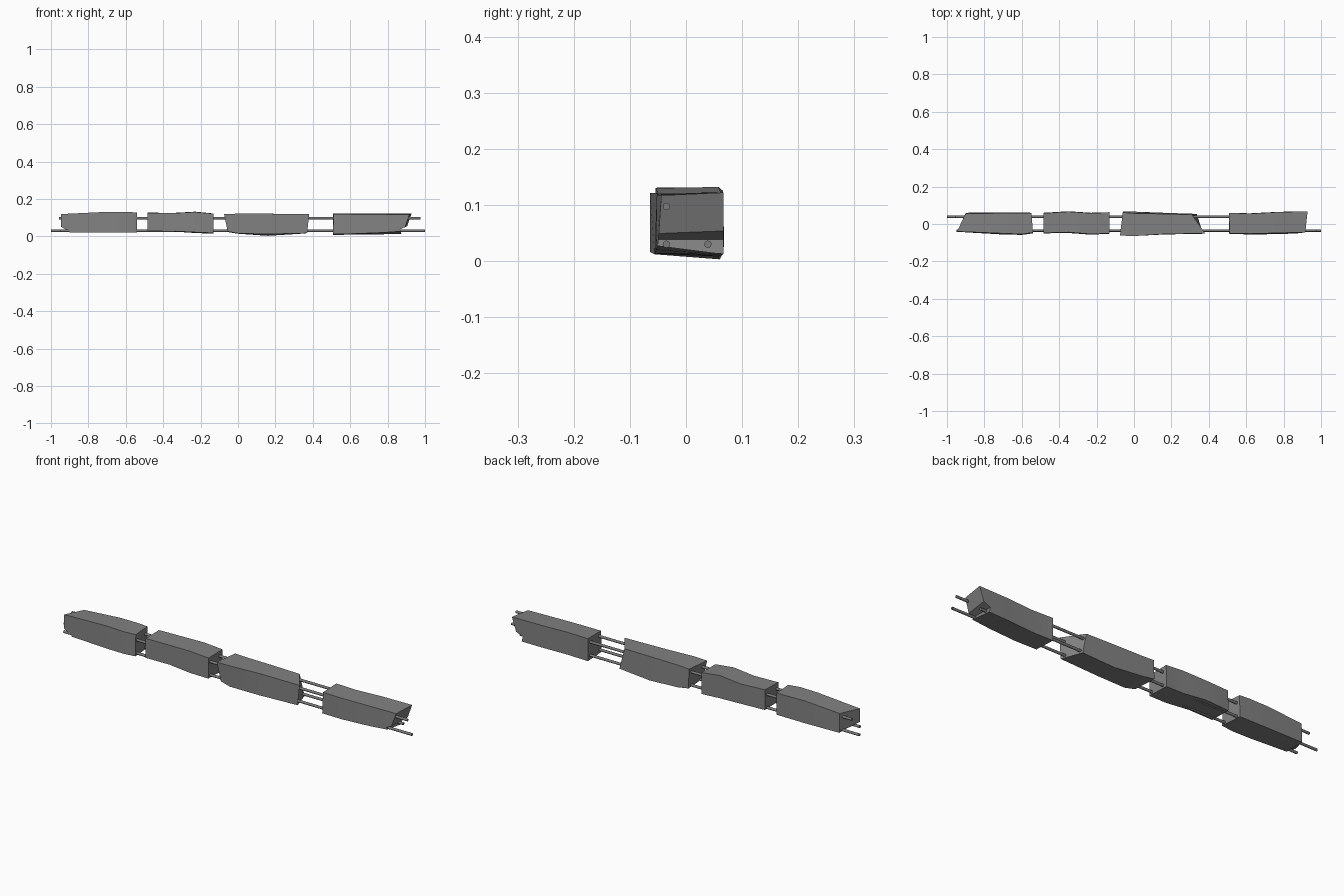
import bpy
import bmesh
import math

cube = bpy.data.objects.get("Cube")
if cube:
    bpy.data.objects.remove(cube, do_unlink=True)


def make_material(name, value):
    mat = bpy.data.materials.new(name)
    mat.use_nodes = True
    colour = (value, value, value, 1)
    mat.diffuse_color = colour
    mat.node_tree.nodes["Principled BSDF"].inputs["Base Color"].default_value = colour
    return mat


concrete = make_material("concrete grey", 0.22)
steel = make_material("steel grey", 0.2)


def make_object(name, bm, mat):
    bmesh.ops.recalc_face_normals(bm, faces=bm.faces)
    mesh = bpy.data.meshes.new(name)
    bm.to_mesh(mesh)
    bm.free()
    mesh.materials.append(mat)
    obj = bpy.data.objects.new(name, mesh)
    bpy.context.collection.objects.link(obj)
    return obj


def activate(obj):
    bpy.ops.object.select_all(action="DESELECT")
    obj.select_set(True)
    bpy.context.view_layer.objects.active = obj


def smooth(obj):
    activate(obj)
    bpy.ops.object.shade_smooth_by_angle(angle=math.radians(20))


def loft(name, sections, mat):
    """Skin closed rings of points and cap both ends."""
    bm = bmesh.new()
    rings = [[bm.verts.new(p) for p in ring] for ring in sections]
    for a, b in zip(rings, rings[1:]):
        count = len(a)
        for i in range(count):
            j = (i + 1) % count
            bm.faces.new((a[i], a[j], b[j], b[i]))
    bm.faces.new(rings[0])
    bm.faces.new(rings[-1])
    return make_object(name, bm, mat)


def block(name, stations, start, end):
    """Stations hold x, then y and z of four corners, in thousandths:
    front bottom, back bottom, back top, front top.
    start and end push the four corners of the broken ends along x."""
    none = (0, 0, 0, 0)
    rings = []
    for index, (x, *yz) in enumerate(stations):
        shift = start if index == 0 else end if index == len(stations) - 1 else none
        rings.append([((x + shift[k]) / 1000, yz[2 * k] / 1000, yz[2 * k + 1] / 1000)
                      for k in range(4)])
    return loft(name, rings, concrete)


def notch(obj, profile):
    """Break a step off a block with a prism running across it."""
    rings = [[(x, y, z) for x, z in profile] for y in (-0.1, 0.1)]
    cutter = loft("notch_cutter", rings, concrete)
    cutter.hide_render = True
    activate(obj)
    mod = obj.modifiers.new("notch", "BOOLEAN")
    mod.operation = "DIFFERENCE"
    mod.solver = "EXACT"
    mod.object = cutter
    bpy.ops.object.modifier_apply(modifier=mod.name)
    bpy.data.objects.remove(cutter, do_unlink=True)


# Outer block with a slanted, stepped end
right_block = block("right_end_block", [
    (-900, -42, 22, 60, 22, 56, 118, -40, 119),
    (-700, -56, 20, 62, 20, 58, 131, -50, 131),
    (-600, -58, 20, 61, 20, 60, 130, -54, 130),
    (-540, -50, 20, 60, 20, 58, 128, -46, 128),
], (-46, 0, 0, -46), (0, -8, -8, 0))
notch(right_block, [(-1.1, 0.055), (-0.952, 0.055), (-0.92, 0.036),
                    (-0.9, 0.034), (-0.9, -0.05), (-1.1, -0.05)])

# Wavy inner block
right_inner = block("right_inner_block", [
    (-483, -50, 28, 60, 26, 58, 127, -48, 125),
    (-350, -48, 28, 68, 26, 66, 125, -44, 124),
    (-230, -57, 22, 60, 18, 58, 132, -54, 130),
    (-130, -52, 18, 63, 14, 62, 122, -50, 121),
], (0, 0, 0, 0), (0, 0, 0, 0))

# Inner block with a bulging underside and a diagonal break
left_inner = block("left_inner_block", [
    (-60, -58, 26, 66, 24, 62, 120, -62, 120),
    (0, -64, 16, 66, 14, 57, 121, -64, 121),
    (160, -56, 12, 60, 3, 54, 121, -54, 121),
    (310, -52, 17, 54, 14, 50, 120, -50, 119),
], (5, 0, 0, -15), (60, 25, 0, 70))

# Outer block with an overhanging end
left_block = block("left_end_block", [
    (508, -52, 13, 60, 8, 60, 121, -50, 119),
    (620, -56, 14, 57, 9, 55, 121, -52, 118),
    (770, -54, 20, 65, 11, 64, 122, -48, 118),
    (890, -50, 28, 67, 13, 67, 122, -44, 117),
], (0, 0, 0, 3), (-4, 0, 38, 26))
notch(left_block, [(0.867, 0.038), (0.905, 0.054), (1.1, 0.054),
                   (1.1, -0.05), (0.89, -0.05)])

for obj in (right_block, right_inner, left_inner, left_block):
    smooth(obj)


# Four reinforcing bars running through every block
def bar(name, x0, x1, y, z, radius=0.0065, sides=12):
    angles = [math.tau * i / sides for i in range(sides)]
    rings = [[(x, y + radius * math.cos(a), z + radius * math.sin(a)) for a in angles]
             for x in (x0, x1)]
    obj = loft(name, rings, steel)
    activate(obj)
    bpy.ops.object.shade_smooth_by_angle(angle=math.radians(40))


bar("front_lower_bar", -0.95, 1.0, -0.035, 0.03)
bar("front_upper_bar", -0.93, 0.975, -0.035, 0.097)
bar("back_lower_bar", -1.0, 0.9, 0.039, 0.03)
bar("back_upper_bar", -0.957, 0.9, 0.039, 0.097)
